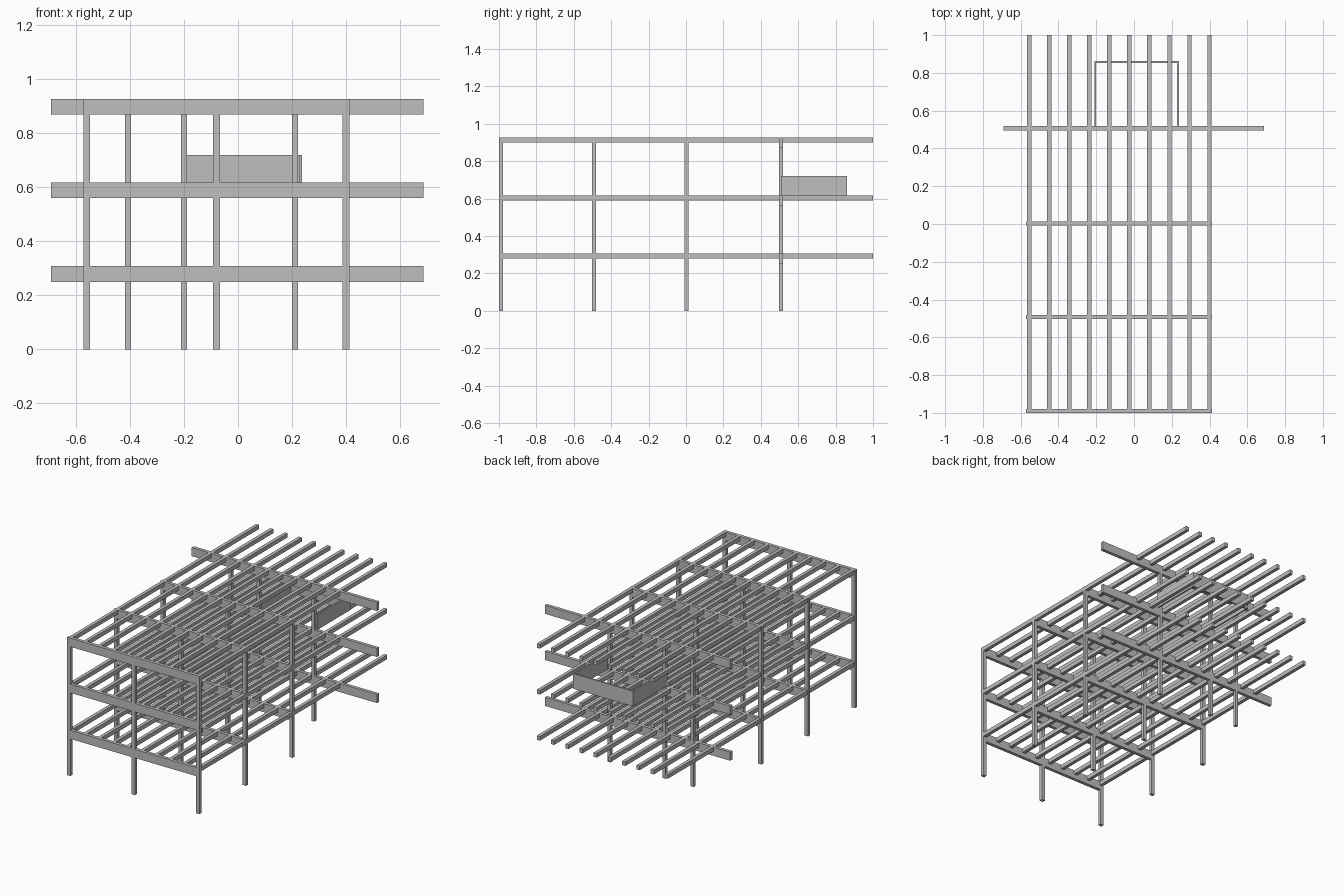
import bpy
import bmesh
from mathutils import Matrix, Vector

if "Cube" in bpy.data.objects:
    bpy.data.objects.remove(bpy.data.objects["Cube"], do_unlink=True)

# One grey for the whole frame
grey = bpy.data.materials.new("frame grey")
grey.use_nodes = True
colour = (0.52, 0.52, 0.52, 1)
grey.diffuse_color = colour
grey.node_tree.nodes["Principled BSDF"].inputs["Base Color"].default_value = colour


def build(name, boxes):
    """Join boxes, each given as (x range, y range, z range), into one object."""
    bm = bmesh.new()
    for box in boxes:
        low, high = (Vector(corner) for corner in zip(*box))
        size = Matrix.Diagonal((high - low).to_4d())
        bmesh.ops.create_cube(bm, size=1, matrix=Matrix.Translation((low + high) / 2) @ size)
    mesh = bpy.data.meshes.new(name)
    bm.to_mesh(mesh)
    bm.free()
    mesh.materials.append(grey)
    obj = bpy.data.objects.new(name, mesh)
    bpy.context.collection.objects.link(obj)


def around(centre, width):
    return (centre - width / 2, centre + width / 2)


TOP = 0.928
FLOORS = (0.308, 0.618, TOP)        # top level of each storey
ROWS = (-0.99, -0.492, 0.003)       # column rows under the main frame
BACK = 0.507                        # row with the long cross beams
DEEP, THIN, POST = 0.058, 0.022, 0.025

# Columns of the main frame run the full height
build("main_columns", [(around(x, POST), around(y, THIN), (0, TOP))
                       for y in ROWS for x in (-0.56, -0.08, 0.40)])

# Back columns stop under and between the long beams
bottoms = (0,) + FLOORS[:2]
build("back_columns", [(around(x, THIN), around(BACK, THIN), (low, top - DEEP))
                       for x in (-0.408, -0.2, 0.211)
                       for low, top in zip(bottoms, FLOORS)])

# Cross beams
build("cross_beams", [((-0.572, 0.412), around(y, THIN), (z - DEEP, z))
                      for y in ROWS for z in FLOORS])
build("long_back_beams", [((-0.692, 0.688), around(BACK, THIN), (z - DEEP, z))
                          for z in FLOORS])

# Ten floor joists on each storey
for label, z in zip(("lower", "middle", "upper"), FLOORS):
    build(label + "_joists", [(around(-0.555 + i * 0.1061, 0.023), (-1, 1), (z - 0.028, z))
                              for i in range(10)])

# Thin balcony walls standing on the middle joists
wall, height = 0.01, (0.618, 0.72)
build("balcony_walls", [((-0.21, -0.21 + wall), (BACK, 0.862), height),
                        ((0.237 - wall, 0.237), (BACK, 0.862), height),
                        ((-0.21, 0.237), (0.862 - wall, 0.862), height)])
